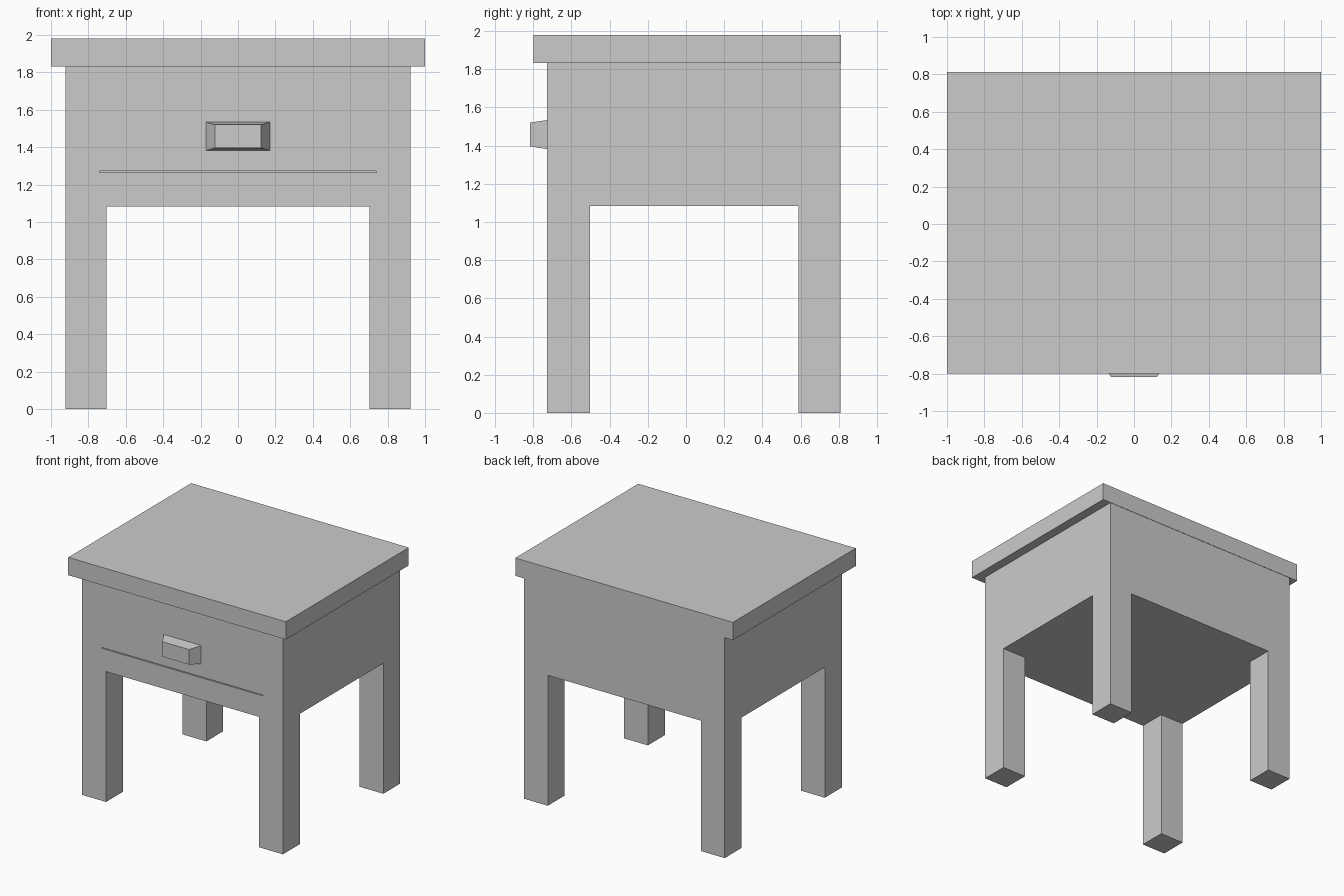
import bpy, bmesh
from mathutils import Matrix, Vector

if "Cube" in bpy.data.objects:
    bpy.data.objects.remove(bpy.data.objects["Cube"])


def box_bmesh(lo, hi):
    bm = bmesh.new()
    lo, hi = Vector(lo), Vector(hi)
    bmesh.ops.create_cube(bm, size=1, matrix=Matrix.Translation((lo + hi) / 2)
                          @ Matrix.Diagonal((*(hi - lo), 1)))
    return bm


def finish(name, bm):
    bmesh.ops.recalc_face_normals(bm, faces=bm.faces)
    mesh = bpy.data.meshes.new(name)
    bm.to_mesh(mesh)
    bm.free()
    obj = bpy.data.objects.new(name, mesh)
    bpy.context.collection.objects.link(obj)
    return obj


# Table top, overhanging the front and sides, flush at the back
finish("table_top", box_bmesh((-1, -0.80, 1.832), (1, 0.813, 1.98)))

# Cabinet body: slice the box, then pull the four bottom corners down as legs
leg_x, leg_front, leg_back, bottom = 0.703, -0.503, 0.589, 1.083
bm = box_bmesh((-0.923, -0.728, bottom), (0.923, 0.81, 1.832))
for co, no in (((-leg_x, 0, 0), (1, 0, 0)), ((leg_x, 0, 0), (1, 0, 0)),
               ((0, leg_front, 0), (0, 1, 0)), ((0, leg_back, 0), (0, 1, 0))):
    bmesh.ops.bisect_plane(bm, geom=bm.verts[:] + bm.edges[:] + bm.faces[:],
                           plane_co=co, plane_no=no)
bm.normal_update()
corners = []
for f in bm.faces:
    c = f.calc_center_median()
    if f.normal.z < -0.9 and abs(c.x) > leg_x and not leg_front < c.y < leg_back:
        corners.append(f)
legs = bmesh.ops.extrude_discrete_faces(bm, faces=corners)["faces"]
for v in {v for f in legs for v in f.verts}:
    v.co.z = 0
bmesh.ops.remove_doubles(bm, verts=bm.verts, dist=1e-5)
body = finish("cabinet_body_with_legs", bm)

# Thin groove below the drawer front
cutter = finish("drawer_groove_cutter",
                box_bmesh((-0.74, -0.80, 1.266), (0.74, -0.71, 1.273)))
cutter.hide_render = True
cutter.hide_set(True)
cut = body.modifiers.new("drawer_groove", "BOOLEAN")
cut.operation = "DIFFERENCE"
cut.solver = "EXACT"
cut.object = cutter

# Drawer handle: block tapering toward the front
bm = box_bmesh((-0.172, -0.817, 1.382), (0.172, -0.728, 1.534))
for v in bm.verts:
    if v.co.y < -0.8:
        v.co.x *= 0.124 / 0.172
        v.co.z = 1.396 if v.co.z < 1.45 else 1.521
finish("drawer_handle", bm)
